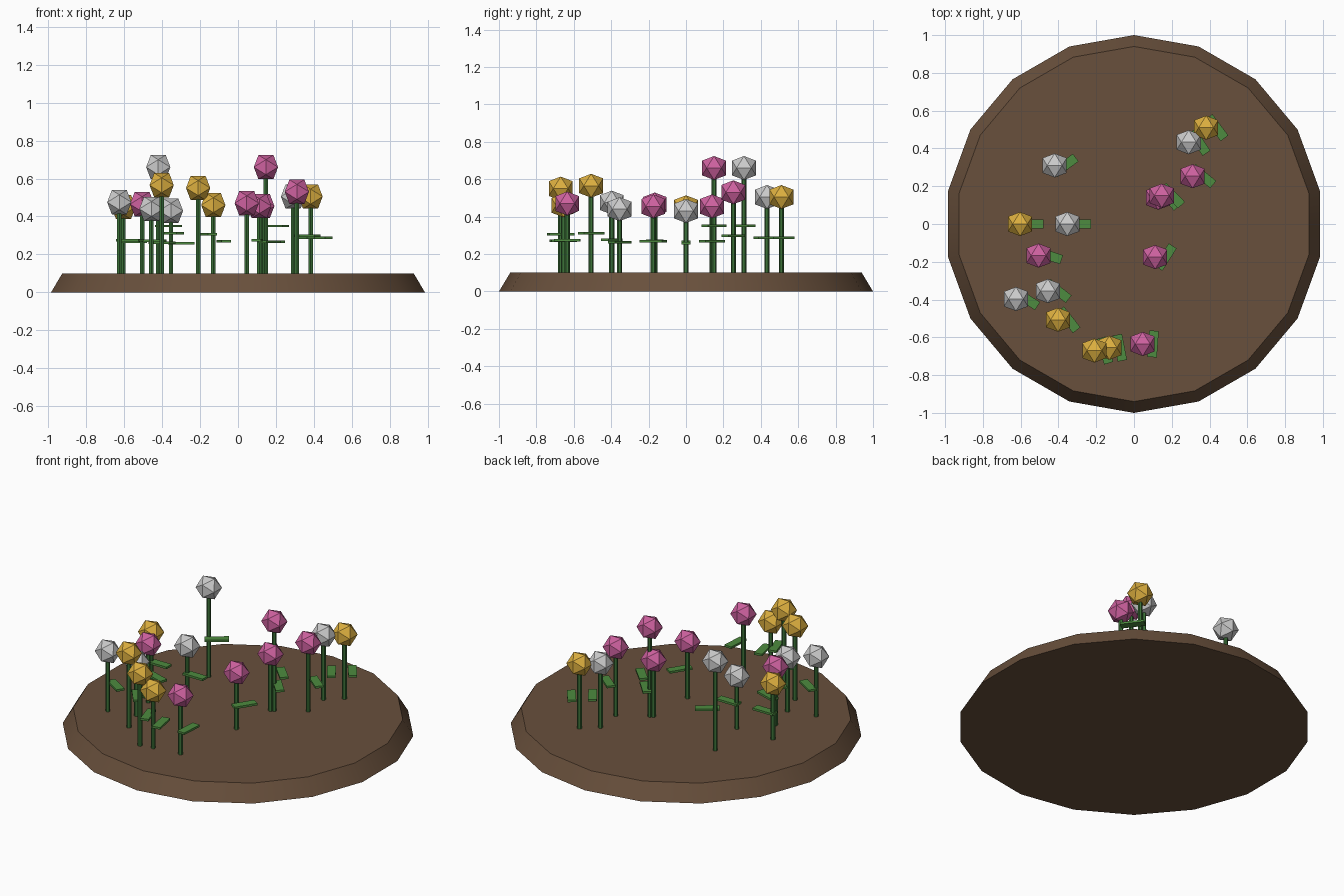
import bpy, bmesh, math
from mathutils import Matrix, Vector

if "Cube" in bpy.data.objects:
    bpy.data.objects.remove(bpy.data.objects["Cube"])


def material(name, rgb):
    m = bpy.data.materials.new(name)
    m.diffuse_color = (*rgb, 1)
    m.use_nodes = True
    m.node_tree.nodes["Principled BSDF"].inputs["Base Color"].default_value = m.diffuse_color
    return m


SOIL = material("soil", (0.14, 0.08, 0.045))
STEM = material("stem_green", (0.045, 0.17, 0.04))
LEAF = material("leaf_green", (0.075, 0.26, 0.05))
PETALS = {
    "white": material("white_petals", (0.8, 0.8, 0.78)),
    "pink": material("pink_petals", (0.62, 0.12, 0.35)),
    "yellow": material("yellow_petals", (0.72, 0.43, 0.05)),
}


def add_object(name, bm, mat, location=(0, 0, 0), turn=0):
    bmesh.ops.recalc_face_normals(bm, faces=bm.faces)
    mesh = bpy.data.meshes.new(name)
    bm.to_mesh(mesh)
    bm.free()
    mesh.materials.append(mat)
    ob = bpy.data.objects.new(name, mesh)
    ob.location = location
    ob.rotation_euler.z = turn
    bpy.context.collection.objects.link(ob)
    return ob


def cylinder(r1, r2, depth, sides):
    bm = bmesh.new()
    bmesh.ops.create_cone(bm, cap_ends=True, segments=sides, radius1=r1, radius2=r2,
                          depth=depth, matrix=Matrix.Translation((0, 0, depth / 2)))
    return bm


def icosahedron(radius):
    # three crossed golden rectangles, wrapped in a hull
    t = (1 + math.sqrt(5)) / 2
    k = radius / math.hypot(1, t)
    bm = bmesh.new()
    for a in (-1, 1):
        for b in (-t, t):
            for p in ((a, 0, b), (b, a, 0), (0, b, a)):
                bm.verts.new(Vector(p) * k)
    bmesh.ops.convex_hull(bm, input=bm.verts)
    return bm


# Round soil bed with sloping rim
BED_TOP = 0.1
bed = add_object("soil_bed", cylinder(1.0, 0.94, BED_TOP, 18), SOIL)
top = max(bed.data.vertices, key=lambda v: v.co.y).co
bed.rotation_euler.z = math.atan2(top.x, top.y)  # corner points to the back
bpy.context.view_layer.objects.active = bed
bed.select_set(True)
bpy.ops.object.shade_smooth_by_angle(angle=math.radians(30))

# Flowers: x, y, bloom height, colour
FLOWERS = [
    (-0.42, 0.31, 0.66, "white"), (0.29, 0.433, 0.505, "white"),
    (-0.353, 0.0, 0.43, "white"), (-0.625, -0.397, 0.475, "white"),
    (-0.456, -0.355, 0.44, "white"),
    (0.31, 0.253, 0.53, "pink"), (0.147, 0.15, 0.66, "pink"),
    (0.128, 0.139, 0.455, "pink"), (0.112, -0.175, 0.455, "pink"),
    (-0.505, -0.167, 0.465, "pink"), (0.046, -0.635, 0.47, "pink"),
    (0.382, 0.51, 0.505, "yellow"), (-0.603, 0.0, 0.45, "yellow"),
    (-0.402, -0.507, 0.565, "yellow"), (-0.21, -0.67, 0.55, "yellow"),
    (-0.13, -0.655, 0.46, "yellow"),
]
for x, y, h, colour in FLOWERS:
    # Stem
    add_object("flower_stem", cylinder(0.0135, 0.0135, h - BED_TOP - 0.03, 6), STEM,
               (x, y, BED_TOP))
    # Leaf blade beside the stem
    leaf = bmesh.new()
    bmesh.ops.create_cube(leaf, size=1, matrix=Matrix.Diagonal((0.14, 0.05, 0.013, 1)))
    add_object("flower_leaf", leaf, LEAF, (x + 0.055, y, 0.35 - 0.4 * (0.66 - h)),
               -math.atan2(y, x))
    # Bloom
    add_object("flower_bloom", icosahedron(0.075), PETALS[colour], (x, y, h))
